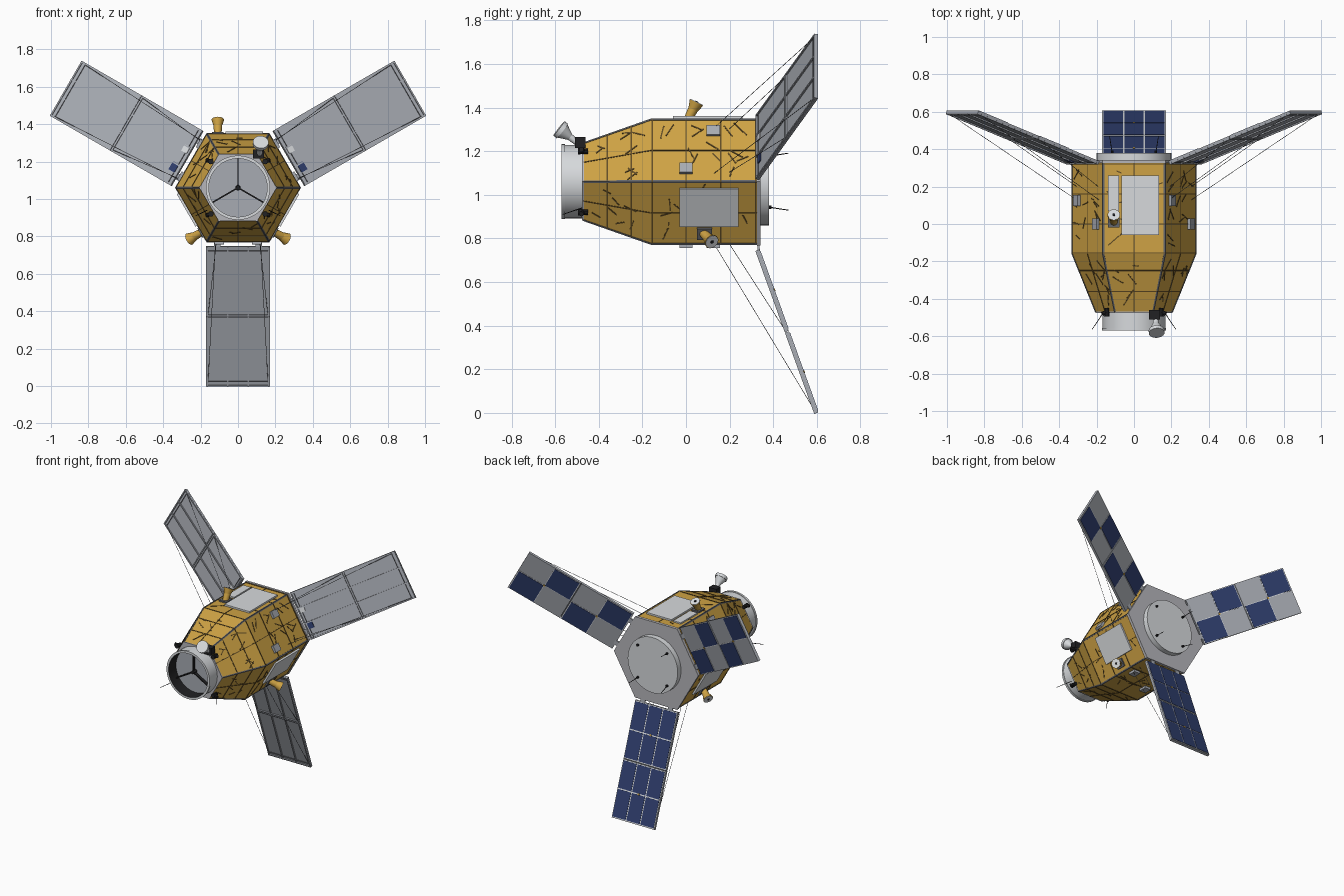
import bpy, bmesh, random
from math import sin, cos, tan, pi, radians
from mathutils import Vector, Matrix

random.seed(4)
if "Cube" in bpy.data.objects:
    bpy.data.objects.remove(bpy.data.objects["Cube"])


def material(name, r, g, b):
    m = bpy.data.materials.new(name)
    m.use_nodes = True
    m.diffuse_color = (r, g, b, 1)
    m.node_tree.nodes["Principled BSDF"].inputs["Base Color"].default_value = (r, g, b, 1)
    return m


GOLD = material("gold foil", .62, .365, .058)
SEAM = material("dark foil seam", .12, .073, .019)
LIGHT = material("light grey metal", .68, .70, .72)
GREY = material("panel grey", .39, .41, .45)
DECK = material("deck grey", .47, .47, .50)
RIB = material("dark grey metal", .13, .135, .15)
BLUE = material("solar cell blue", .028, .047, .15)
BLACK = material("black", .015, .015, .017)

Y = Vector((0, 1, 0))
MIDDLE = Vector((0, 0, 1.06))
APO, FRONT_APO, WAIST, NOSE, TAIL = .287, .178, -.16, -.47, .33
SIDES = [radians(d) for d in range(0, 360, 60)]
PANELS = [radians(d) for d in (60, 180, 300)]


# Shared helpers
def out(a):
    return Vector((sin(a), 0, cos(a)))


def side(a):
    return Vector((cos(a), 0, -sin(a)))


def at(a, t, y, r=APO):
    return MIDDLE + out(a) * r + side(a) * t + Y * y


def apothem(y):
    return APO if y >= WAIST else APO + (FRONT_APO - APO) * (WAIST - y) / (WAIST - NOSE)


def skin(a, u, y):
    return at(a, u * apothem(y) * tan(pi / 6), y, apothem(y))


def skin_normal(a, y):
    slope = 0 if y >= WAIST else (APO - FRONT_APO) / (WAIST - NOSE)
    return (out(a) - Y * slope).normalized()


def beam(bm, p, q, normal, w, h):
    x = (q - p).normalized()
    yy = normal.cross(x).normalized()
    rot = Matrix((x, yy, x.cross(yy))).transposed().to_4x4()
    size = Matrix.Diagonal(((q - p).length, w, h, 1))
    bmesh.ops.create_cube(bm, size=1, matrix=Matrix.Translation((p + q) / 2) @ rot @ size)


def cone(bm, p, q, r1, r2, n=20):
    d = q - p
    m = Matrix.Translation((p + q) / 2) @ d.to_track_quat('Z', 'Y').to_matrix().to_4x4()
    bmesh.ops.create_cone(bm, cap_ends=True, segments=n, radius1=r1, radius2=r2,
                          depth=d.length, matrix=m)


def hexagon(bm, sections):
    rings = [[bm.verts.new(at(a, r * tan(pi / 6), y, r)) for a in SIDES] for r, y in sections]
    for lo, hi in zip(rings, rings[1:]):
        for i in range(6):
            bm.faces.new((lo[i - 1], lo[i], hi[i], hi[i - 1]))
    bm.faces.new(rings[0])
    bm.faces.new(rings[-1])


def finish(bm, name, *mats, smooth=False, fix=False):
    if fix:
        bmesh.ops.recalc_face_normals(bm, faces=bm.faces)
    me = bpy.data.meshes.new(name)
    bm.to_mesh(me)
    bm.free()
    ob = bpy.data.objects.new(name, me)
    bpy.context.collection.objects.link(ob)
    for m in mats:
        me.materials.append(m)
    if smooth:
        bpy.ops.object.select_all(action='DESELECT')
        ob.select_set(True)
        bpy.context.view_layer.objects.active = ob
        bpy.ops.object.shade_smooth_by_angle(angle=radians(35))


# Hexagonal foil body, tapered to the front, with a deck at each end
for name, mat, sections in (
        ("foil_body", GOLD, [(FRONT_APO, NOSE), (APO, WAIST), (APO, TAIL)]),
        ("nose_deck", DECK, [(.179, NOSE - .006), (.179, NOSE + .002)]),
        ("rear_deck", DECK, [(.292, TAIL - .005), (.292, TAIL + .012)])):
    bm = bmesh.new()
    hexagon(bm, sections)
    finish(bm, name, mat, fix=True)

# Edge frame, seams and creases in the foil
bm, frame = bmesh.new(), bmesh.new()
for a in SIDES:
    for y0, y1 in ((NOSE, WAIST), (WAIST, TAIL)):
        n = skin_normal(a, (y0 + y1) / 2 if y0 < WAIST else TAIL)
        beam(bm, skin(a, 0, y0), skin(a, 0, y1), n, .005, .005)
        for u in (-.98, .98):
            beam(frame, skin(a, u, y0), skin(a, u, y1), n, .007, .005)
    for y in (-.36, -.25, -.155, 0, .16, .32):
        beam(bm, skin(a, -1, y), skin(a, 1, y), skin_normal(a, y), .006, .005)
    for k in range(24):
        y, u = random.uniform(-.42, .28), random.uniform(-.8, .8)
        if abs(y - WAIST) < .05:
            continue
        dy, du = random.uniform(-.03, .03), random.uniform(.05, .2)
        beam(bm, skin(a, u - du, y - dy), skin(a, u + du, y + dy), skin_normal(a, y), .006, .005)
finish(bm, "foil_seams", SEAM)
finish(frame, "edge_frame", RIB)

# Round hub on the rear deck
bm = bmesh.new()
cone(bm, at(0, 0, TAIL, 0), at(0, 0, .38, 0), .2, .2, 48)
finish(bm, "rear_hub", LIGHT, smooth=True)
bm = bmesh.new()
for d in (45, 135, 225, 315):
    a = radians(d)
    cone(bm, at(a, 0, .38, .165), at(a, 0, .392, .165), .008, .008, 10)
    if d != 45:
        cone(bm, at(a, 0, .38, .165), at(a, 0, .47, .185), .0025, .002, 6)
finish(bm, "hub_studs_and_aerials", BLACK)

# Open front barrel, dark inside, with mirror and three-armed spider
bm = bmesh.new()
profile = [(.168, -.45), (.168, -.555), (.172, -.555), (.172, -.57), (.156, -.57), (.156, -.47)]
rings = [[bm.verts.new(at(2 * pi * i / 48, 0, y, r)) for i in range(48)] for r, y in profile]
for k in range(5):
    for i in range(48):
        f = bm.faces.new((rings[k][i - 1], rings[k][i], rings[k + 1][i], rings[k + 1][i - 1]))
        f.material_index = int(k == 4)
finish(bm, "front_barrel", LIGHT, BLACK, smooth=True, fix=True)
bm = bmesh.new()
cone(bm, at(0, 0, -.465, 0), at(0, 0, -.485, 0), .157, .157, 48)
finish(bm, "mirror", GREY, smooth=True)
bm = bmesh.new()
for d in (0, 120, 240):
    beam(bm, at(0, 0, -.505, 0), at(radians(d), 0, -.505, .157), Y, .008, .02)
cone(bm, at(0, 0, -.487, 0), at(0, 0, -.52, 0), .014, .012, 16)
finish(bm, "mirror_spider", BLACK)

# Small thrusters and aerials around the nose
bm = bmesh.new()
for x in (-1, 1):
    for z in (-1, 1):
        p = MIDDLE + Vector((.145 * x, -.47, .14 * z))
        cone(bm, p + Y * .02, p - Y * .025, .012, .015, 10)
        cone(bm, p, p + Vector((.025 * x, -.01, .008 * z)), .01, .012, 8)
    p = MIDDLE + Vector((.165 * x, -.475, -.12))
    cone(bm, p, p + Vector((.06 * x, -.09, -.03)), .0025, .0018, 6)
p = MIDDLE + Vector((.11, -.485, .18))
beam(bm, p - Y * .025, p + Y * .025, Vector((0, 0, 1)), .06, .05)
finish(bm, "nose_thrusters", BLACK)

# Horn antenna above the nose
bm = bmesh.new()
p, d = MIDDLE + Vector((.115, -.5, .18)), Vector((.06, -.77, .6)).normalized()
for s0, s1, r0, r1 in ((0, .04, .014, .016), (.04, .085, .016, .038), (.085, .105, .042, .042)):
    cone(bm, p + d * s0, p + d * s1, r0, r1, 24)
finish(bm, "horn_antenna", LIGHT, smooth=True)

# Radiator plates and capped gold nozzles on the three free sides
plates, nozzles, caps, feet, pins = (bmesh.new() for k in range(5))
for d, m, lo, hi, y in ((0, -1, -.06, .26, .03), (120, 1, -.03, .24, .10), (240, -1, -.03, .24, .10)):
    a = radians(d)
    t = -.034 * m
    beam(plates, at(a, t, lo, .295), at(a, t, hi, .295), out(a), .2, .012)
    p, axis = at(a, .108 * m, y - .02), (out(a) + Y * .5).normalized()
    cone(nozzles, p, p + axis * .05, .02, .023)
    cone(nozzles, p + axis * .05, p + axis * .085, .023, .034)
    cone(caps, p + axis * .084, p + axis * .088, .031, .031)
    cone(pins, p + axis * .086, p + axis * .091, .008, .008, 10)
    beam(feet, at(a, .108 * m, y - .05, .291), at(a, .108 * m, y + .02, .291), out(a), .06, .012)
beam(plates, at(0, -.11, .07, .293), at(0, -.11, .26, .293), out(0), .06, .01)
finish(plates, "radiator_plates", LIGHT)
finish(nozzles, "gold_nozzles", GOLD, smooth=True)
finish(caps, "nozzle_caps", LIGHT)
finish(pins, "nozzle_pins", BLACK)
finish(feet, "nozzle_feet", RIB)

# Three two-leaf solar wings with ribs, cells, hinges and stay wires
wings, ribs, cells, trim, dots = (bmesh.new() for k in range(5))
seams, wires, hinges, boxes = (bmesh.new() for k in range(4))
for a in PANELS:
    back = (Y * .75 - out(a) * .27).normalized()

    def wing(t, s, h=0):
        return at(a, t, TAIL + .27 * s, .313 + .747 * s) + back * h

    for s0, s1 in ((0, .498), (.502, 1)):
        beam(wings, wing(0, s0), wing(0, s1), back, .34, .012)
        for t in (-.165, -.055, .055, .165):
            beam(ribs, wing(t, s0, -.009), wing(t, s1, -.009), back, .008, .008)
        for s in (s0 + .006, s1 - .006):
            beam(ribs, wing(-.168, s, -.009), wing(.168, s, -.009), back, .008, .008)
        mid = wing(0, (s0 + s1) / 2, .006)
        cone(dots, mid, mid + back * .006, .007, .007, 10)
        # Full cell grid on the lower wing, chequered cells on the others
        cols = 3 if a == PANELS[1] else 2
        step, row = .336 / cols, (s1 - s0 - .012) / 2
        for r in range(2):
            for c in range(cols):
                if cols == 2 and c != r:
                    continue
                t, b0 = -.168 + (c + .5) * step, s0 + .006 + r * row
                beam(trim, wing(t, b0, .006), wing(t, b0 + row, .006), back, step, .003)
                beam(cells, wing(t, b0 + .005, .0075), wing(t, b0 + row - .005, .0075),
                     back, step - .008, .004)
    # Thin dark joints across the outer side
    for s in (.03, .5, .965):
        beam(seams, wing(-.165, s, -.008), wing(.165, s, -.008), back, .004, .005)
    for t in (-.11, .11):
        beam(hinges, at(a, t, TAIL, .28), wing(t, .02), back, .035, .01)
    # Small fittings at the wing root of the upper pair
    if a != PANELS[1]:
        m = 1 if a == PANELS[0] else -1
        beam(cells, wing(.05 * m, .05, -.008), wing(.1 * m, .05, -.008), back, .038, .006)
        beam(trim, wing(-.06 * m, .04, -.008), wing(-.02 * m, .04, -.008), back, .035, .006)
    for x in (-1, 1):
        for y, t, s in ((.13, .12, .97), (.2, .115, .49)):
            cone(wires, at(a, t * x, y), wing(.16 * x, s, -.008), .0014, .0014, 5)
    for t, y in ((-.1, .125), (.1, 0)):
        beam(boxes, at(a, t, y - .03, .293), at(a, t, y + .03, .293), out(a), .05, .022)
finish(wings, "solar_wings", GREY)
finish(ribs, "wing_ribs", GREY)
finish(cells, "solar_cells", BLUE)
finish(trim, "cell_trim", LIGHT)
finish(dots, "wing_sensors", GOLD)
finish(seams, "wing_joints", RIB)
finish(wires, "stay_wires", RIB)
finish(hinges, "wing_hinges", GREY)
finish(boxes, "side_sensor_boxes", GREY)
